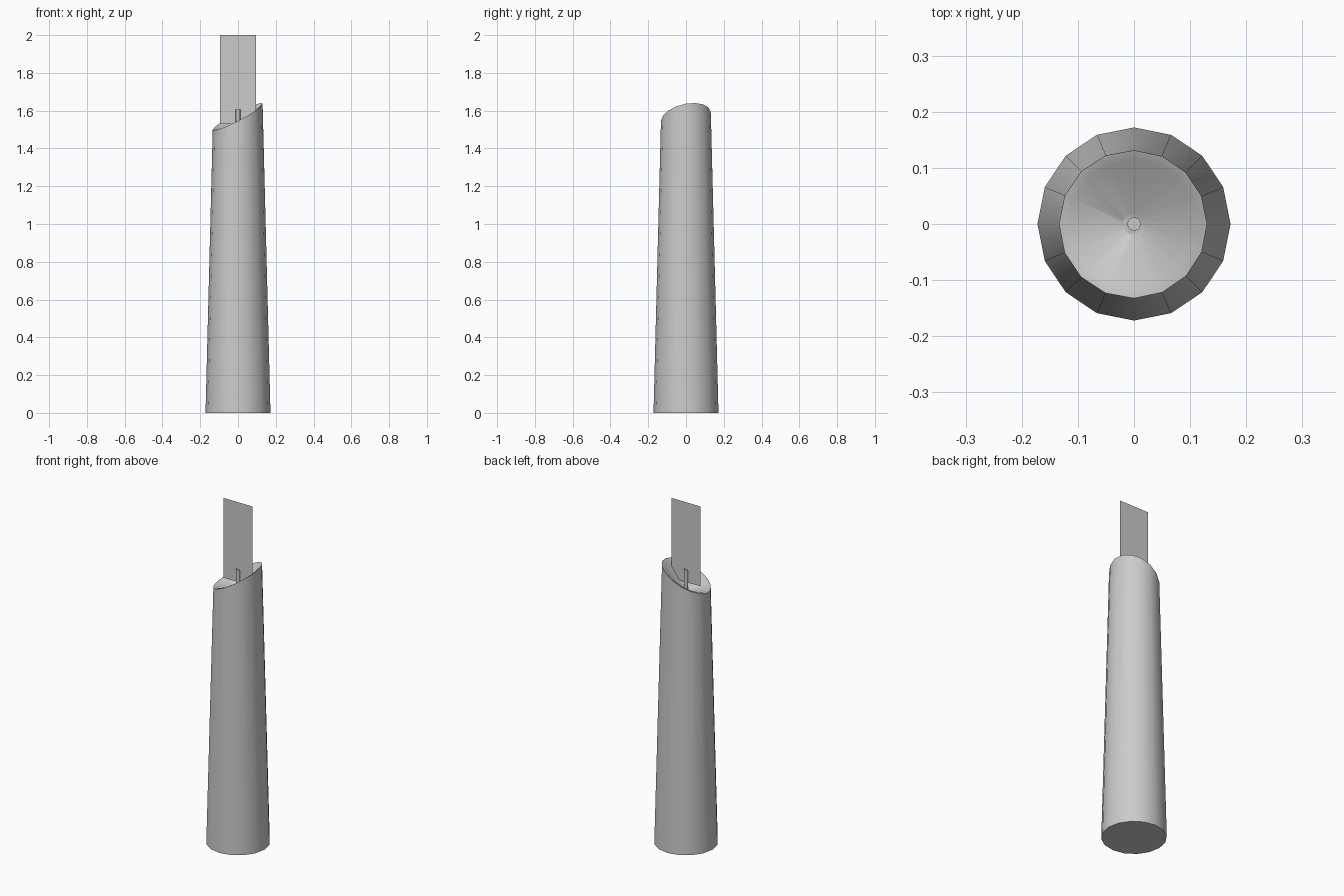
import bpy, bmesh
from math import sin, cos, tau, radians

if "Cube" in bpy.data.objects:
    bpy.data.objects.remove(bpy.data.objects["Cube"])

SIDES = 16
TILT_DIR = radians(18)


def finish(bm, name, smooth=True):
    bmesh.ops.recalc_face_normals(bm, faces=bm.faces[:])
    mesh = bpy.data.meshes.new(name)
    bm.to_mesh(mesh)
    bm.free()
    ob = bpy.data.objects.new(name, mesh)
    bpy.context.collection.objects.link(ob)
    if smooth:
        bpy.ops.object.select_all(action='DESELECT')
        bpy.context.view_layer.objects.active = ob
        ob.select_set(True)
        bpy.ops.object.shade_smooth_by_angle(angle=radians(35))
    return ob


# Candle body: tapered wall, slanted rim and melted hollow.
# Each ring is (radius, centre height, slant per unit radius).
rings = [(0.172, 0.0, 0.0), (0.132, 1.568, 0.55),
         (0.115, 1.563, 0.55), (0.02, 1.492, 0.45)]
bm = bmesh.new()
loops = []
for r, z, slant in rings:
    loop = []
    for i in range(SIDES):
        a = tau * i / SIDES
        dz = slant * r * cos(a - TILT_DIR)
        rr = r - 0.0255 * dz
        loop.append(bm.verts.new((rr * cos(a), rr * sin(a), z + dz)))
    loops.append(loop)
for lo, hi in zip(loops, loops[1:]):
    for i in range(SIDES):
        j = (i + 1) % SIDES
        bm.faces.new((lo[i], lo[j], hi[j], hi[i]))
bm.faces.new(loops[0])
bm.faces.new(loops[-1])
finish(bm, "candle_body")

# Wick
bm = bmesh.new()
bmesh.ops.create_cone(bm, cap_ends=True, segments=12, radius1=0.012,
                      radius2=0.012, depth=0.135)
bmesh.ops.translate(bm, vec=(0, 0, 1.605 - 0.0675), verts=bm.verts[:])
finish(bm, "wick")

# Flame card: a single upright plane
bm = bmesh.new()
bm.faces.new([bm.verts.new((x, 0, z)) for x, z in
              ((-0.094, 1.53), (0.094, 1.53), (0.094, 2.0), (-0.094, 2.0))])
finish(bm, "flame_card", smooth=False)
